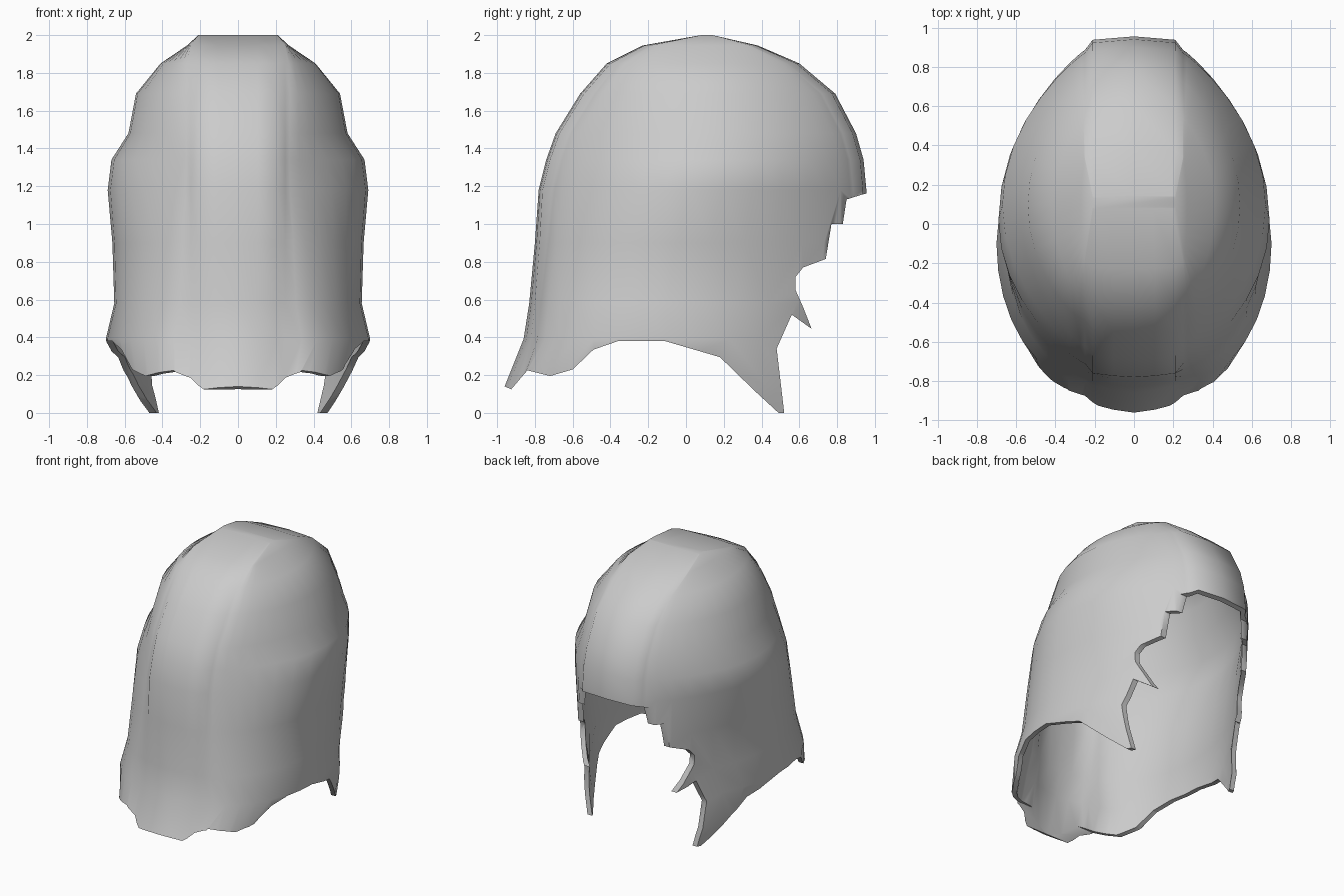
import bpy
import bmesh
import math

default_cube = bpy.data.objects.get("Cube")
if default_cube:
    bpy.data.objects.remove(default_cube, do_unlink=True)

# Single flat colour
grey = bpy.data.materials.new("light grey hair")
grey.use_nodes = True
colour = (0.6, 0.6, 0.6, 1)
grey.diffuse_color = colour
grey.node_tree.nodes["Principled BSDF"].inputs["Base Color"].default_value = colour

# Horizontal rings: height, back y, face-side y, half width,
# y of widest point, band rounding, groove depth, taper of the back flank
rings = [
    (2, .08, .14, .21, .11, 0, 0, 1),
    (1.945, -.23, .38, .27, .1, .01, .04, 1.2),
    (1.85, -.42, .6, .41, .1, .02, .06, 1.3),
    (1.69, -.56, .79, .54, .1, .02, .07, 1.5),
    (1.48, -.69, .9, .58, .1, .02, .07, 1.6),
    (1.34, -.74, .94, .67, .1, .02, .07, 1.8),
    (1.18, -.78, .955, .69, .02, .02, .07, 1.7),
    (.9, -.8, .95, .665, -.05, .025, .06, 1.4),
    (.58, -.83, .92, .655, -.1, .03, .05, 1.2),
    (.39, -.86, .83, .7, -.1, .04, .06, 1),
    (.14, -.96, .92, .64, -.1, .05, .07, 1),
    (-.1, -1.06, .9, .58, -.1, .05, .08, 1),
]

# Side outline of the hem, the pointed locks and the face opening, as (y, z)
hem = [
    (-1.2, .22), (-.96, .14), (-.925, .125), (-.84, .225), (-.72, .195), (-.6, .23),
    (-.49, .335), (-.36, .38), (-.11, .38), (.18, .295), (.36, .12),
    (.49, 0), (.52, 0), (.48, .34), (.56, .52), (.665, .445),
    (.62, .56), (.58, .65), (.58, .72), (.62, .77), (.74, .815),
    (.77, 1), (.83, 1), (.85, 1.13), (.93, 1.155), (1.2, 1.22),
    (1.2, 2.2), (-1.2, 2.2),
]


def new_object(name, bm):
    bmesh.ops.recalc_face_normals(bm, faces=bm.faces)
    mesh = bpy.data.meshes.new(name)
    bm.to_mesh(mesh)
    bm.free()
    obj = bpy.data.objects.new(name, mesh)
    bpy.context.collection.objects.link(obj)
    mesh.materials.append(grey)
    return obj


def quarter(edge_x, edge_y, width, mid_y, power, steps):
    """Points from the groove beside the central band to the widest point."""
    points = []
    for i in range(steps + 1):
        a = math.pi / 2 * i / steps
        x = edge_x + (width - edge_x) * math.sin(a) ** power
        points.append((x, mid_y + (edge_y - mid_y) * math.cos(a)))
    return points


def ring_outline(back, front, width, mid, rounding, groove, taper):
    """Closed outline: raised central band, groove, rounded flank, mirrored."""
    edge, band = min(.25, width), min(.21, width * .93)
    half = [(0, back), (band / 2, back + rounding * .35), (band, back + rounding)]
    half += quarter(edge, back + groove, width, mid, taper, 8)
    half += quarter(edge, front - groove, width, mid, 1.8, 8)[-2::-1]
    half += [(band, front - groove * .25), (0, front)]
    return half + [(-x, y) for x, y in half[-2:0:-1]]


# Hair shell: rings bridged from the crown down
bm = bmesh.new()
loops = []
for z, *shape in rings:
    loops.append([bm.verts.new((x, y, z)) for x, y in ring_outline(*shape)])
bm.faces.new(loops[0])
for upper, lower in zip(loops, loops[1:]):
    for i in range(len(upper)):
        j = (i + 1) % len(upper)
        bm.faces.new((upper[i], upper[j], lower[j], lower[i]))
hair = new_object("hair_shell", bm)

# Cutter: the side outline extruded across the head
bm = bmesh.new()
face = bm.faces.new([bm.verts.new((-1, y, z)) for y, z in hem])
moved = bmesh.ops.extrude_face_region(bm, geom=[face])["geom"]
bmesh.ops.translate(bm, vec=(2, 0, 0),
                    verts=[v for v in moved if isinstance(v, bmesh.types.BMVert)])
cutter = new_object("hem_cutter", bm)
cutter.hide_render = True

# Thickness, then trim to the hem
bpy.context.view_layer.objects.active = hair
thickness = hair.modifiers.new("thickness", "SOLIDIFY")
thickness.thickness = .035
thickness.offset = -1
trim = hair.modifiers.new("trim", "BOOLEAN")
trim.operation = "INTERSECT"
trim.solver = "EXACT"
trim.object = cutter
for name in ("thickness", "trim"):
    bpy.ops.object.modifier_apply(modifier=name)
bpy.data.objects.remove(cutter, do_unlink=True)

# Smooth surface with crisp rims
bpy.ops.object.select_all(action="DESELECT")
hair.select_set(True)
bpy.ops.object.shade_smooth_by_angle(angle=math.radians(50))
